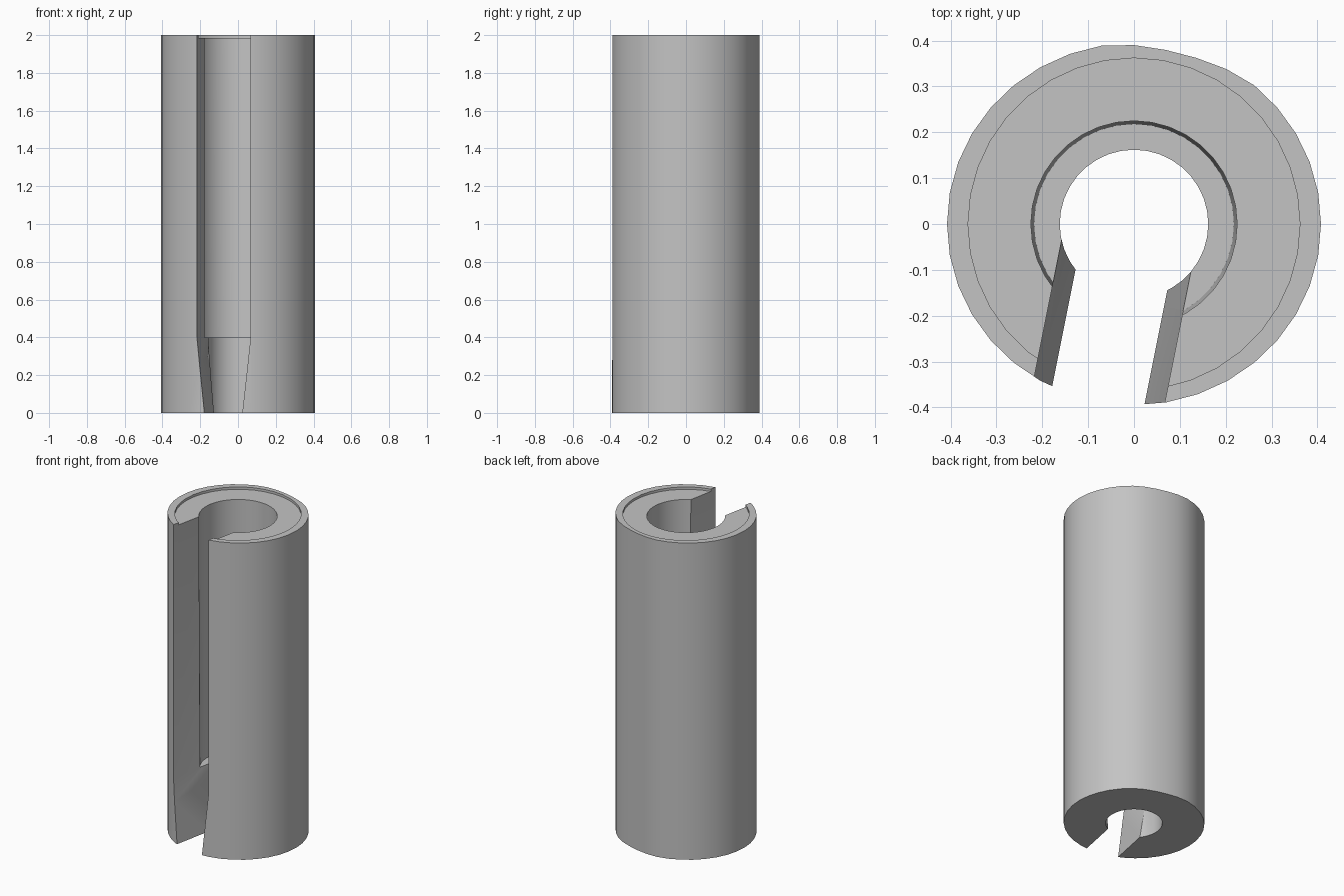
import bpy, bmesh, math
from mathutils import Vector

cube = bpy.data.objects.get("Cube")
if cube:
    bpy.data.objects.remove(cube, do_unlink=True)

SIDES = 36
HEIGHT = 2.0

grey = bpy.data.materials.new("plain grey")
grey.use_nodes = True
colour = (0.55, 0.55, 0.55, 1)
grey.diffuse_color = colour
grey.node_tree.nodes["Principled BSDF"].inputs["Base Color"].default_value = colour


def make_object(name, bm):
    bmesh.ops.recalc_face_normals(bm, faces=bm.faces)
    mesh = bpy.data.meshes.new(name)
    bm.to_mesh(mesh)
    bm.free()
    mesh.materials.append(grey)
    obj = bpy.data.objects.new(name, mesh)
    bpy.context.collection.objects.link(obj)
    return obj


def outer_point(angle, z):
    """Slightly oval outside wall with a shallow flattened patch at the back."""
    dent = 0.012 * max(0, 1 - abs(math.degrees(angle) - 75) / 25)
    scale = 1 - dent / 0.4
    return Vector((0.408 * scale * math.cos(angle), 0.395 * scale * math.sin(angle), z))


# Stepped tube: outside wall, recessed top, wide bore, ledge, narrow bore
profile = [(None, 0), (None, HEIGHT), (0.362, HEIGHT), (0.362, 1.985),
           (0.225, 1.985), (0.218, 0.4), (0.162, 0.4), (0.162, 0)]
bm = bmesh.new()
rings = []
for radius, z in profile:
    ring = []
    for i in range(SIDES):
        a = math.tau * i / SIDES
        co = outer_point(a, z) if radius is None else Vector(
            (radius * math.cos(a), radius * math.sin(a), z))
        ring.append(bm.verts.new(co))
    rings.append(ring)
for k, ring in enumerate(rings):
    following = rings[(k + 1) % len(rings)]
    for i in range(SIDES):
        j = (i + 1) % SIDES
        bm.faces.new((ring[i], ring[j], following[j], following[i]))
tube = make_object("slotted_tube", bm)

# Slot cutter: narrows towards the foot, turned slightly off the front
along = Vector((-0.2, -1, 0)).normalized()
across = Vector((-along.y, along.x, 0))
half_widths = [(0.092, -0.1), (0.145, 0.4), (0.145, 2.2)]
outline = [(w, z) for w, z in half_widths] + [(-w, z) for w, z in reversed(half_widths)]
bm = bmesh.new()
ends = [[bm.verts.new(across * w + along * d + Vector((-0.003, 0, z))) for w, z in outline]
        for d in (0.0, 0.6)]
for end in ends:
    bm.faces.new(end)
for i in range(len(outline)):
    j = (i + 1) % len(outline)
    bm.faces.new((ends[0][i], ends[0][j], ends[1][j], ends[1][i]))
cutter = make_object("slot_cutter", bm)
cutter.hide_render = True

# Cut the slot and keep only the finished tube
bpy.ops.object.select_all(action='DESELECT')
tube.select_set(True)
bpy.context.view_layer.objects.active = tube
cut = tube.modifiers.new("slot", 'BOOLEAN')
cut.operation = 'DIFFERENCE'
cut.solver = 'EXACT'
cut.object = cutter
bpy.ops.object.modifier_apply(modifier=cut.name)
bpy.data.objects.remove(cutter, do_unlink=True)
bpy.ops.object.shade_smooth_by_angle(angle=math.radians(30))
